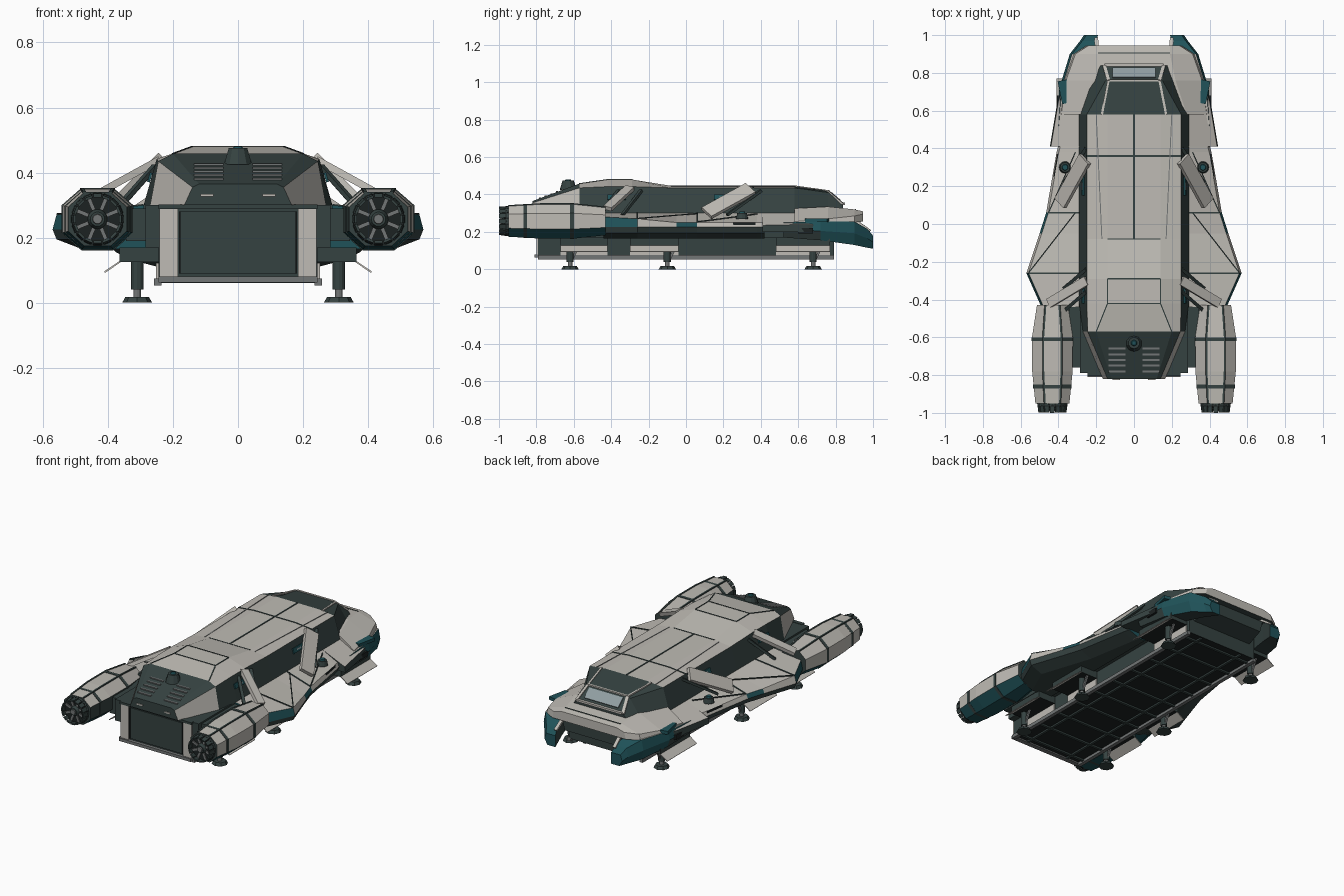
import bpy, bmesh, math
from mathutils import Vector, Matrix

if "Cube" in bpy.data.objects:
    bpy.data.objects.remove(bpy.data.objects["Cube"])

COLOURS = {
    "hull_light": (0.52, 0.50, 0.46), "hull_dark": (0.036, 0.055, 0.053), "teal": (0.014, 0.085, 0.1),
    "black": (0.012, 0.016, 0.016), "metal": (0.17, 0.18, 0.18), "glass": (0.28, 0.34, 0.36),
}
NAMES = list(COLOURS)
MATS = []
for n, c in COLOURS.items():
    m = bpy.data.materials.new(n)
    m.diffuse_color = (*c, 1)
    m.use_nodes = True
    m.node_tree.nodes["Principled BSDF"].inputs["Base Color"].default_value = m.diffuse_color
    MATS.append(m)


def finish(name, bm, rule, mirror=False):
    bmesh.ops.recalc_face_normals(bm, faces=bm.faces)
    for f in bm.faces:
        f.normal_update()
        col = rule if isinstance(rule, str) else rule(f.normal, f.calc_center_median())
        f.material_index = NAMES.index(col)
    me = bpy.data.meshes.new(name)
    bm.to_mesh(me)
    bm.free()
    for m in MATS:
        me.materials.append(m)
    ob = bpy.data.objects.new(name, me)
    bpy.context.collection.objects.link(ob)
    if mirror:
        ob.modifiers.new("mirror", 'MIRROR')
    return ob


def loft(name, sections, rule, mirror=False, both=False):
    """sections: (y, [(x, z), ...]); both=True completes a right half profile."""
    bm = bmesh.new()
    rings = []
    for y, pts in sections:
        if both:
            pts = pts + [(-x, z) for x, z in reversed(pts)]
        rings.append([bm.verts.new((x, y, z)) for x, z in pts])
    n = len(rings[0])
    for a, b in zip(rings, rings[1:]):
        for i in range(n):
            j = (i + 1) % n
            bm.faces.new((a[i], a[j], b[j], b[i]))
    bm.faces.new(rings[0])
    bm.faces.new(rings[-1])
    return finish(name, bm, rule, mirror)


def box(name, x0, x1, y0, y1, z0, z1, rule, mirror=False):
    q = [(x0, z0), (x1, z0), (x1, z1), (x0, z1)]
    return loft(name, [(y0, q), (y1, q)], rule, mirror)


def bar(name, a, b, w, h, rule, mirror=False, side=None):
    """box section running from a to b; side is the direction of its width."""
    a, b = Vector(a), Vector(b)
    d = (b - a).normalized()
    s = Vector(side) if side else d.cross(Vector((0, 0, 1)))
    s = (s - d * s.dot(d)).normalized()
    u = s.cross(d)
    bm = bmesh.new()
    R = [[bm.verts.new(p + s * w / 2 * i + u * h / 2 * j) for i, j in ((-1, -1), (1, -1), (1, 1), (-1, 1))]
         for p in (a, b)]
    for i in range(4):
        j = (i + 1) % 4
        bm.faces.new((R[0][i], R[0][j], R[1][j], R[1][i]))
    bm.faces.new(R[0])
    bm.faces.new(R[1])
    return finish(name, bm, rule, mirror)


def cyl(name, c, r1, r2, depth, rule, axis='Z', n=12, mirror=True):
    bm = bmesh.new()
    M = Matrix.Translation(c)
    if axis == 'Y':
        M = M @ Matrix.Rotation(math.pi / 2, 4, 'X')
    bmesh.ops.create_cone(bm, cap_ends=True, segments=n, radius1=r1, radius2=r2, depth=depth, matrix=M)
    return finish(name, bm, rule, mirror)


# lower hull, shoulders, bottom rails and belly ribs
box("lower_hull", -.245, .245, -.79, .79, .07, .30, lambda n, c: "black" if n.z < -.5 else "hull_dark")
box("shoulder", .24, .285, -.79, .62, .17, .30, "hull_dark", True)
box("bottom_rail", .235, .258, -.79, .79, .053, .075, "metal", True)
box("belly_rail", .14, .155, -.78, .78, .06, .072, "hull_dark", True)
for i in range(10):
    y = -.74 + i * .164
    box(f"belly_rib_{i}", -.24, .24, y - .008, y + .008, .06, .072, "hull_dark")

# cabin with light roof
def roof_rule(n, c):
    return "hull_light" if n.z > .55 else "hull_dark"
loft("cabin", [
    (.58, [(.29, .30), (.25, .435), (.14, .446)]),
    (-.08, [(.29, .30), (.25, .435), (.14, .446)]),
    (-.29, [(.29, .30), (.25, .442), (.14, .48)]),
    (-.42, [(.29, .30), (.25, .442), (.14, .48)]),
    (-.57, [(.27, .30), (.245, .435), (.20, .458)])], roof_rule, both=True)
box("roof_seam_long", -.004, .004, -.08, .58, .445, .449, "hull_dark")
bar("roof_seam_cross", (0, .36, .446), (.14, .36, .446), .008, .005, "hull_dark", True)
bar("roof_seam_cross_edge", (.14, .36, .446), (.25, .36, .435), .008, .005, "hull_dark", True)
for y, z in ((-.08, .446), (-.29, .48), (-.42, .48)):
    bar("roof_seam", (-.14, y, z), (.14, y, z), .006, .004, "hull_dark")
bar("roof_seam_hump", (.14, -.29, .48), (.14, -.42, .48), .006, .004, "hull_dark", True)
bar("roof_seam_rear", (.14, -.42, .48), (.2, -.57, .458), .006, .004, "hull_dark", True)
bar("roof_seam_side", (.2, .58, .441), (.17, -.08, .443), .005, .004, "metal", True)
for y in (-.42, .15):
    bar("cabin_side_panel", (.271, y, .385), (.271, y + .1, .385), .03, .008, "teal", True, side=(-.04, 0, .135))
    bar("cabin_side_vent", (.272, y + .03, .385), (.272, y + .07, .385), .008, .01, "glass", True, side=(-.04, 0, .135))

# cockpit, windscreen and trims
loft("cockpit", [
    (.58, [(.29, .30), (.25, .435), (.14, .446)]),
    (.76, [(.23, .30), (.15, .41), (.13, .42)]),
    (.84, [(.20, .30), (.16, .345), (.15, .35)])], "hull_dark", both=True)
bar("windscreen", (0, .775, .41), (0, .825, .367), .23, .008, "glass")
bar("windscreen_sill", (-.155, .84, .35), (.155, .84, .35), .02, .012, "hull_light")
bar("windscreen_brow", (-.13, .76, .42), (.13, .76, .42), .012, .008, "hull_light")
bar("windscreen_post", (.135, .76, .417), (.158, .84, .348), .018, .01, "hull_light", True)
bar("cockpit_trim", (.17, .58, .444), (.135, .76, .419), .012, .008, "hull_light", True)

# nose hood, lower nose and mandibles
loft("nose_hood", [
    (.58, [(.39, .23), (.385, .255), (.28, .325)]),
    (.76, [(.37, .25), (.36, .27), (.22, .335)]),
    (.90, [(.32, .25), (.31, .285), (.19, .32)]),
    (.945, [(.25, .255), (.24, .295), (.19, .31)])],
    lambda n, c: "hull_dark" if n.z < -.5 else "hull_light", both=True)
box("hood_seam", -.19, .19, .903, .909, .315, .321, "hull_dark")
loft("lower_nose", [(.60, [(.24, .12), (.28, .28)]), (.91, [(.19, .18), (.21, .26)])], "hull_dark", both=True)
def quad(x0, x1, z0, z1):
    return [(x0, z0), (x1 - .02, z0), (x1, (z0 + z1) / 2), (x1 - .012, z1), (x0, z1)]
loft("mandible", [
    (.52, quad(.27, .41, .17, .25)), (.72, quad(.27, .395, .155, .255)),
    (.90, quad(.22, .34, .13, .255)), (.97, quad(.2, .285, .115, .215)), (1.0, quad(.19, .265, .11, .18))],
    lambda n, c: "hull_light" if n.z > .6 and c.y < .92 else ("hull_dark" if n.z < -.4 or n.x < -.5 else "teal"), True)
bar("mandible_tip_trim", (.195, .905, .262), (.2, .985, .205), .02, .012, "hull_light", True)
bar("mandible_panel", (.355, .64, .262), (.38, .76, .262), .05, .02, "teal", True)
box("mandible_vent", .395, .408, .60, .68, .19, .22, "black", True)

# side sponsons
def spons(o, t=.25):
    return [(.27, .165), (o - .09, .165), (o - .012, .195), (o, .225), (o - .012, t), (.29, .30)]
def spons_rule(n, c):
    if n.z > .45:
        return "hull_light"
    if n.z < -.3 or c.x < .3:
        return "hull_dark"
    return "teal" if -.1 < c.y < .06 or c.y > .42 or c.y < -.27 else "hull_light" if c.z > .22 else "hull_dark"
loft("side_sponson", [
    (.42, spons(.40)), (.38, spons(.41)), (.06, spons(.465)), (-.05, spons(.50)), (-.26, spons(.57, .27)),
    (-.44, spons(.49, .28))], spons_rule, True)
loft("front_fender", [
    (.74, [(.28, .22), (.375, .22), (.37, .24), (.28, .30)]),
    (.65, [(.28, .2), (.405, .2), (.40, .24), (.28, .305)]),
    (.41, [(.28, .2), (.445, .2), (.44, .235), (.28, .305)])],
    lambda n, c: "hull_light" if n.z > .3 else "hull_dark", True)
for y, o, t in ((.06, .453, .25), (-.26, .558, .27)):
    bar("sponson_seam", (.29, y, .301), (o, y, t + .001), .008, .005, "hull_dark", True)
bar("sponson_crease", (.31, .06, .298), (.555, -.255, .272), .006, .006, "hull_dark", True)
bar("sponson_crease_front", (.31, .38, .296), (.45, .065, .254), .006, .006, "hull_dark", True)
cyl("sponson_hatch", (.365, .30, .285), .032, .026, .03, "hull_dark")
cyl("sponson_hatch_cap", (.365, .30, .303), .018, .014, .012, "teal")
bar("sponson_intake", (.40, .37, .235), (.42, .25, .235), .012, .03, "black", True)

# struts from cabin to sponsons and engines
bar("front_strut", (.26, .345, .43), (.39, .11, .30), .085, .022, "hull_light", True, side=(0, 1, 0))
bar("rear_strut", (.25, -.30, .435), (.45, -.42, .325), .05, .022, "hull_light", True, side=(0, 1, 0))
for y0, y1 in ((.40, .22), (-.36, -.46), (-.24, -.34)):
    bar("strut_brace", (.255, y0, .42), (.37, y1, .29), .018, .014, "hull_dark", True)

# engines
def octo(rx, rz, cx=.432, cz=.257):
    k = .45
    return [(cx + rx * a, cz + rz * b) for a, b in
            ((1, -k), (1, k), (k, 1), (-k, 1), (-1, k), (-1, -k), (-k, -1), (k, -1))]
def engine_rule(n, c):
    if abs(n.y) > .8 or n.x < -.9:
        return "hull_dark"
    return "teal" if n.z < -.3 else "hull_light"
loft("engine_pod", [(-.43, octo(.082, .075)), (-.60, octo(.108, .093)), (-.78, octo(.107, .093)),
                    (-.95, octo(.09, .083))], engine_rule, True)
for y, r in ((-.61, .11), (-.86, .102)):
    loft("engine_band", [(y - .01, octo(r, r * .87)), (y + .01, octo(r, r * .87))], "hull_dark", True)
for i in (2, 3):
    E = [(octo(rx, rz)[i], y) for y, rx, rz in ((-.43, .082, .075), (-.6, .108, .093), (-.78, .107, .093), (-.95, .09, .083))]
    for (p, y), (q, v) in zip(E, E[1:]):
        bar("engine_seam", (p[0], y, p[1]), (q[0], v, q[1]), .01, .006, "hull_dark", True)
cyl("engine_backplate", (.432, -.955, .257), .08, .08, .02, "black", 'Y', 24)
cyl("engine_hub", (.432, -.97, .257), .034, .022, .03, "hull_dark", 'Y', 16)
cyl("engine_hub_cap", (.432, -.985, .257), .017, .014, .012, "metal", 'Y', 16)
for i in range(16):
    a = 2 * math.pi * i / 16
    ca, sa = math.cos(a), math.sin(a)
    bar(f"nozzle_petal_{i}", (.432 + .078 * ca, -.94, .257 + .078 * sa), (.432 + .070 * ca, -.998, .257 + .070 * sa),
        .024, .008, "hull_dark", True, side=(-sa, 0, ca))
    if i % 2:
        bar(f"nozzle_vane_{i}", (.432 + .03 * ca, -.968, .257 + .03 * sa), (.432 + .072 * ca, -.968, .257 + .072 * sa),
            .006, .012, "metal", True)
box("nozzle_end_lug", .42, .444, -1.0, -.95, .325, .335, "hull_dark", True)
box("engine_pylon", .27, .345, -.76, -.44, .19, .29, "hull_dark", True)

# rear upper block with fins, louvres and dome
loft("rear_block", [(-.57, [(.27, .30), (.245, .435), (.20, .458)]), (-.82, [(.165, .30), (.14, .355), (.12, .365)])],
     lambda n, c: "hull_light" if abs(n.x) > .55 else "hull_dark", both=True)
for i in range(5):
    t = .36 + i * .12
    y, z = -.57 - .25 * t, .459 - .093 * t
    bar(f"rear_louvre_{i}", (.045, y, z), (.135, y, z), .011, .006, "metal", True)
cyl("rear_dome", (0, -.63, .45), .045, .03, .05, "hull_dark", n=10, mirror=False)
cyl("rear_dome_cap", (0, -.63, .477), .018, .012, .008, "teal", n=10, mirror=False)
box("rear_lamp", .075, .115, -.825, -.818, .326, .334, "hull_light", True)

# rear door
box("door_post", .185, .242, -.80, -.78, .08, .292, "hull_light", True)
box("door_lintel", -.245, .245, -.805, -.78, .288, .302, "hull_dark")
box("door_panel", -.175, .175, -.798, -.785, .09, .28, "hull_dark")
box("door_edge", .176, .182, -.80, -.785, .09, .28, "black", True)
box("door_sill", -.245, .245, -.81, -.78, .062, .08, "metal")

# landing gear: bay, leg, foot and open flap
for y, y0, y1 in ((-.62, -.67, -.42), (-.10, -.30, -.04), (.68, .48, .77)):
    box("gear_bay", .24, .365, y0, y1, .125, .17, lambda n, c: "black" if n.z < -.5 else "hull_dark", True)
    box("gear_bay_side_panel", .24, .252, y0, y1, .075, .122, "hull_light", True)
    bar("gear_flap", (.36, (y0 + y1) / 2, .128), (.41, (y0 + y1) / 2, .094), y1 - y0, .005, "hull_light", True, side=(0, 1, 0))
    cyl("gear_leg", (.31, y, .085), .019, .019, .09, "hull_dark")
    cyl("gear_piston", (.31, y, .035), .012, .012, .05, "metal")
    bar("gear_brace", (.31, y + .01, .05), (.31, y + .05, .13), .012, .012, "metal", True, side=(1, 0, 0))
    cyl("gear_foot", (.31, y, .009), .046, .036, .018, "hull_dark", n=8)
